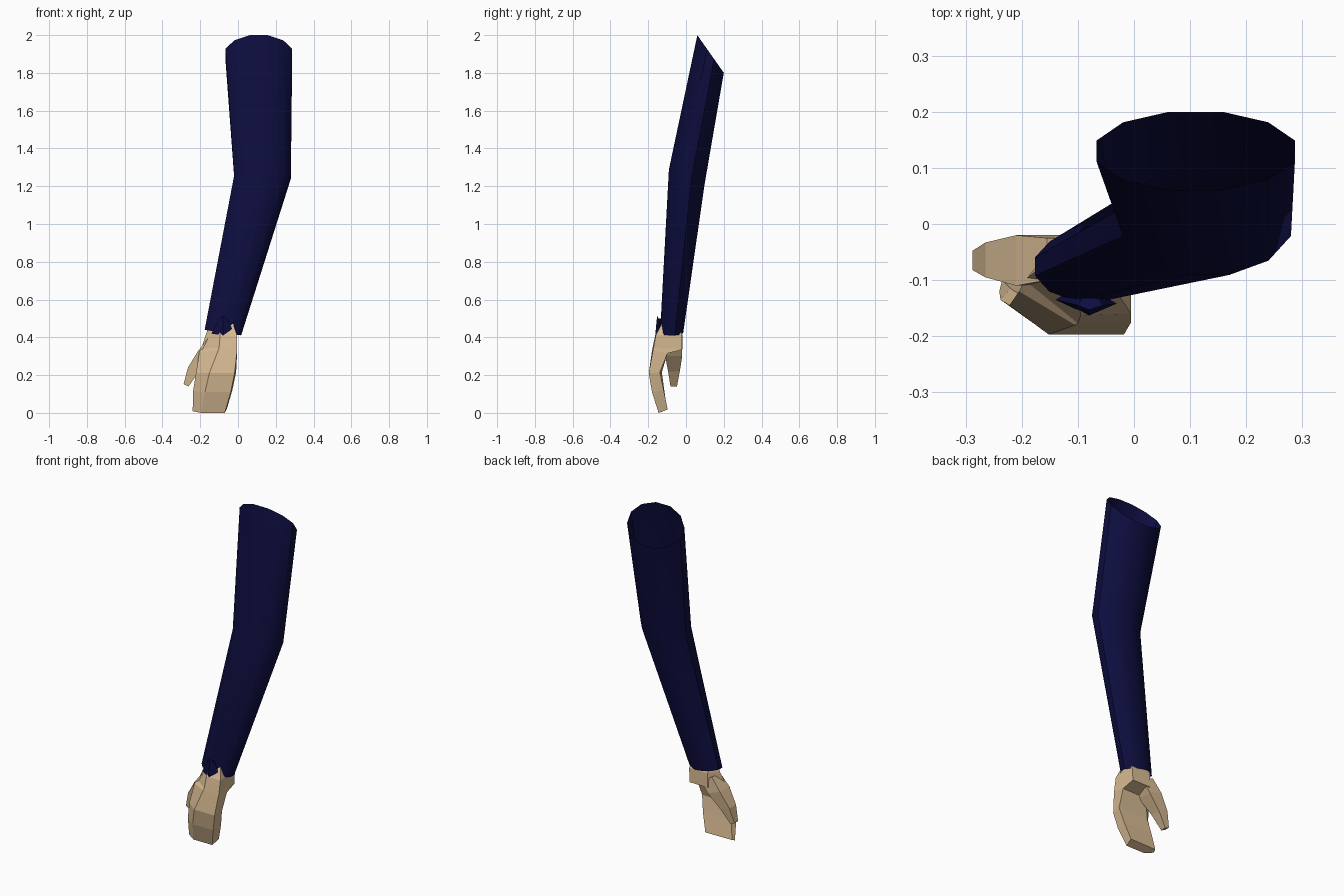
import bpy, bmesh
from math import cos, sin, pi, radians

if "Cube" in bpy.data.objects:
    bpy.data.objects.remove(bpy.data.objects["Cube"], do_unlink=True)


def material(name, rgb):
    m = bpy.data.materials.new(name)
    m.use_nodes = True
    m.diffuse_color = (*rgb, 1)
    m.node_tree.nodes["Principled BSDF"].inputs["Base Color"].default_value = (*rgb, 1)
    return m


navy = material("navy cloth", (0.004, 0.004, 0.05))
skin = material("tan skin", (0.68, 0.49, 0.29))


def loft(name, rings, mat, capped=True):
    """Join matching rings of points into one skin."""
    bm = bmesh.new()
    loops = [[bm.verts.new(p) for p in ring] for ring in rings]
    for a, b in zip(loops, loops[1:]):
        n = len(a)
        for i in range(n):
            j = (i + 1) % n
            bm.faces.new((a[i], a[j], b[j], b[i]))
    if capped:
        bm.faces.new(loops[0])
        bm.faces.new(loops[-1])
    bmesh.ops.recalc_face_normals(bm, faces=bm.faces)
    mesh = bpy.data.meshes.new(name)
    bm.to_mesh(mesh)
    bm.free()
    mesh.materials.append(mat)
    obj = bpy.data.objects.new(name, mesh)
    bpy.context.collection.objects.link(obj)
    return obj


def oval(centre, rx, ry, slope_x, slope_y, sides=12):
    """Tilted oval ring with flat left and right sides."""
    x, y, z = centre
    ring = []
    for i in range(sides):
        a = 2 * pi * (i + 0.5) / sides
        dx, dy = rx * cos(a), ry * sin(a)
        ring.append((x + dx, y + dy, z + slope_x * dx + slope_y * dy))
    return ring


# Sleeve: open tube from slanted shoulder through elbow to cuff
sleeve = loft("sleeve", [
    oval((0.11, 0.13, 1.9), 0.183, 0.0725, 0, -1.42),
    oval((0.13, 0.004, 1.25), 0.155, 0.098, 0, -0.4),
    oval((-0.08, -0.076, 0.425), 0.1, 0.063, -0.15, 0),
], navy, capped=False)
bpy.context.view_layer.objects.active = sleeve
sleeve.select_set(True)
bpy.ops.object.shade_smooth_by_angle(angle=radians(40))

# Pointed cuff fold at the front of the wrist
loft("cuff_fold", [
    [(-0.14, -0.135, 0.42), (-0.08, -0.163, 0.41), (-0.015, -0.14, 0.41), (-0.08, -0.1, 0.42)],
    [(-0.1, -0.145, 0.5), (-0.08, -0.153, 0.515), (-0.055, -0.145, 0.5), (-0.08, -0.11, 0.5)],
], navy)


def section(z, back_z, *points):
    """Hand section: front left, front right, back right, back left, outer edge."""
    heights = (z, z, back_z, back_z, (z + back_z) / 2)
    return [(x, y, h) for (x, y), h in zip(points, heights)]


# Mitten hand: wrist, heel of the palm, knuckles, curled fingertips
loft("hand", [
    section(0.47, 0.45, (-0.1, -0.13), (-0.025, -0.13), (-0.015, -0.04), (-0.13, -0.03), (-0.155, -0.08)),
    section(0.41, 0.42, (-0.095, -0.163), (-0.005, -0.16), (-0.005, -0.022), (-0.13, -0.02), (-0.17, -0.08)),
    section(0.345, 0.335, (-0.1, -0.177), (-0.005, -0.172), (-0.01, -0.02), (-0.13, -0.018), (-0.195, -0.1)),
    section(0.33, 0.315, (-0.105, -0.18), (-0.005, -0.175), (-0.005, -0.098), (-0.17, -0.1), (-0.205, -0.12)),
    section(0.21, 0.215, (-0.152, -0.197), (-0.018, -0.197), (-0.01, -0.138), (-0.2, -0.128), (-0.222, -0.145)),
    section(0.11, 0.12, (-0.175, -0.18), (-0.038, -0.18), (-0.03, -0.118), (-0.22, -0.115), (-0.238, -0.135)),
    section(0.0, 0.018, (-0.195, -0.145), (-0.07, -0.145), (-0.06, -0.097), (-0.235, -0.1), (-0.24, -0.12)),
], skin)


def slab(z, x0, x1, y0, y1, lift):
    return [(x0, y0, z + lift), (x1, y0, z), (x1, y1, z), (x0, y1, z + lift)]


# Thumb branching off the heel of the palm
loft("thumb", [
    slab(0.37, -0.155, -0.08, -0.1, -0.025, 0.03),
    slab(0.3, -0.21, -0.13, -0.11, -0.02, 0.03),
    slab(0.22, -0.265, -0.205, -0.095, -0.033, 0.02),
    slab(0.14, -0.288, -0.262, -0.082, -0.048, 0.012),
], skin)
